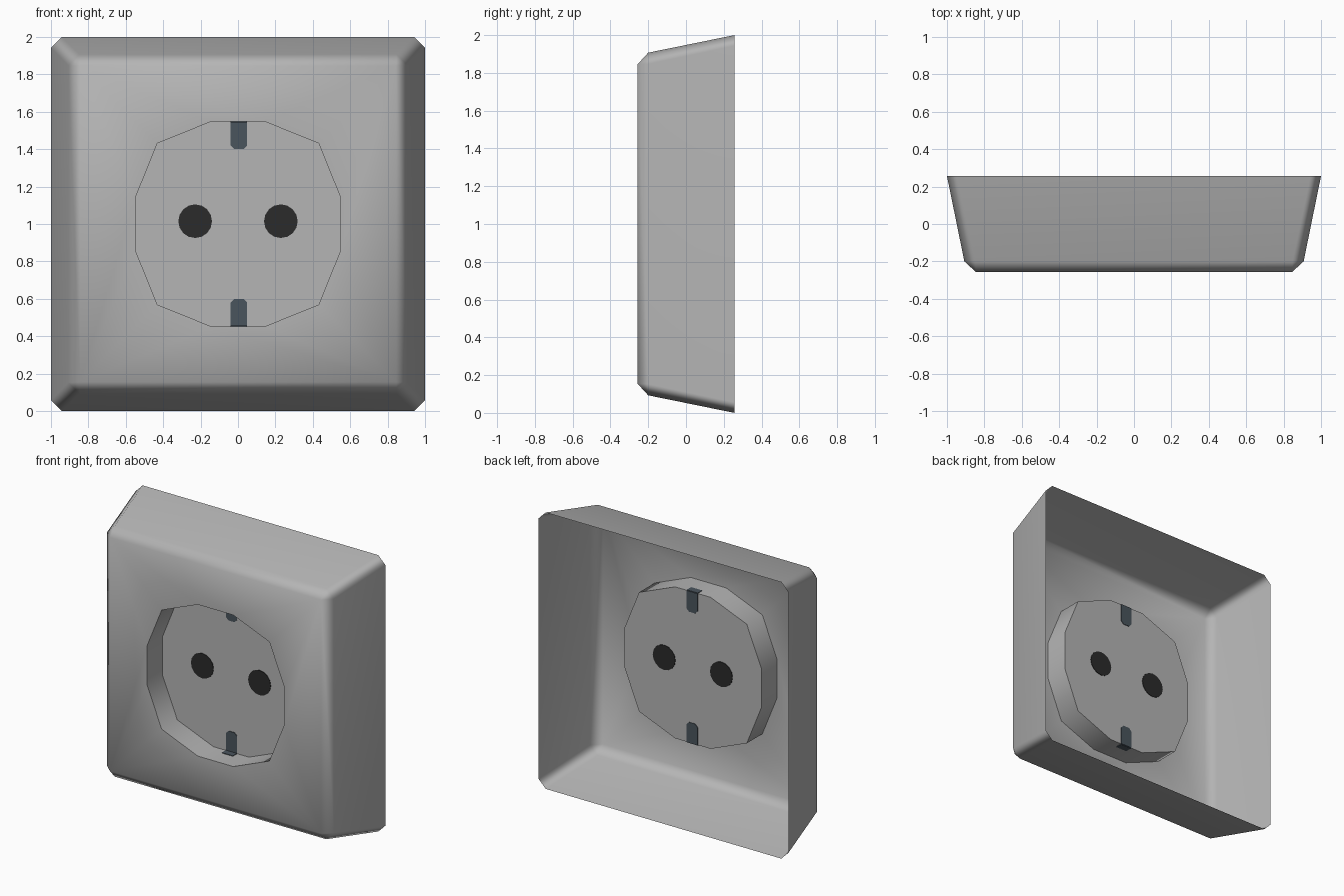
import bpy, bmesh
from math import cos, sin, pi, radians

if "Cube" in bpy.data.objects:
    bpy.data.objects.remove(bpy.data.objects["Cube"])

FRONT, EDGE, BACK, FLOOR = -0.257, -0.2, 0.257, -0.079
HALF = 0.845          # flat front half width
WELL = 0.548          # well half width


def material(name, rgb):
    m = bpy.data.materials.new(name)
    m.use_nodes = True
    m.diffuse_color = (*rgb, 1)
    m.node_tree.nodes["Principled BSDF"].inputs["Base Color"].default_value = (*rgb, 1)
    return m


grey = material("grey plastic", (0.46, 0.46, 0.46))
dark = material("dark hole", (0.024, 0.024, 0.024))
steel = material("blue grey metal", (0.068, 0.09, 0.11))


def finish(bm, name, mat):
    bmesh.ops.recalc_face_normals(bm, faces=bm.faces[:])
    mesh = bpy.data.meshes.new(name)
    bm.to_mesh(mesh)
    bm.free()
    mesh.materials.append(mat)
    ob = bpy.data.objects.new(name, mesh)
    bpy.context.collection.objects.link(ob)
    return ob


def ring(bm, points, y):
    return [bm.verts.new((x, y, z + 1)) for x, z in points]


def loft(bm, a, b):
    n = len(a)
    for i in range(n):
        j = (i + 1) % n
        bm.faces.new((a[i], a[j], b[j], b[i]))


def four_corners(points):
    """Repeat the points of one corner by quarter turns."""
    out = []
    for _ in range(4):
        out += points
        points = [(-z, x) for x, z in points]
    return out


def chamfered_square(half, cut):
    return four_corners([(half, half - cut), (half - cut, half)])


# Housing: open-backed tapered shell with a twelve-sided well
bm = bmesh.new()
back = ring(bm, chamfered_square(1.0, 0.057), BACK)
edge = ring(bm, chamfered_square(0.907, 0.06), EDGE)
front = ring(bm, four_corners([(HALF, HALF)]), FRONT)
outline = four_corners([(WELL, 0.142), (0.431, 0.431), (0.142, WELL)])
rim = ring(bm, outline, FRONT)
floor = ring(bm, outline, FLOOR)
loft(bm, back, edge)
loft(bm, rim, floor)
bm.faces.new(floor)
for q in range(4):
    n = (q + 1) % 4
    bm.faces.new((edge[2 * q], edge[2 * q + 1], front[q]))
    bm.faces.new((edge[2 * q + 1], edge[2 * n], front[n], front[q]))
    bm.faces.new([front[q], front[n]] + [rim[(3 * q + k) % 12] for k in (4, 3, 2, 1)])
housing = finish(bm, "socket_housing", grey)

# Smooth shading, with the side walls kept even
bpy.ops.object.select_all(action="DESELECT")
housing.select_set(True)
bpy.context.view_layer.objects.active = housing
bpy.ops.object.shade_smooth_by_angle(angle=radians(60))
walls = housing.vertex_groups.new(name="side walls")
walls.add([v.index for v in housing.data.vertices if abs(v.co.x) + abs(v.co.z - 1) > 1.7], 1, "REPLACE")
even = housing.modifiers.new("even walls", "WEIGHTED_NORMAL")
even.keep_sharp = True
even.vertex_group = walls.name


def plate(name, outline, mat, y=FLOOR, t=0.004):
    bm = bmesh.new()
    a, b = ring(bm, outline, y - t), ring(bm, outline, y + t)
    loft(bm, a, b)
    bm.faces.new(a)
    bm.faces.new(b)
    return finish(bm, name, mat)


# Pin holes, visible on both sides of the well floor
for side, s in (("left", 1), ("right", -1)):
    plate(side + "_pin_hole",
          [(s * 0.229 + 0.09 * cos(k * pi / 8), 0.015 + 0.09 * sin(k * pi / 8)) for k in range(16)],
          dark)

# Earth clips: a tongue on the well floor and a short strip up its wall
W, INNER, MID = 0.044, 0.4, 0.005
for place, s in (("upper", 1), ("lower", -1)):
    tongue = [(-W, WELL), (-W, INNER + 0.02), (-W + 0.02, INNER),
              (W - 0.02, INNER), (W, INNER + 0.02), (W, WELL)]
    plate(place + "_clip_tongue", [(x + MID, s * z) for x, z in tongue], steel)
    strip = [(-W, -0.004), (W, -0.004), (W, 0.004), (-W, 0.004)]
    plate(place + "_clip_strip", [(x + MID, s * (WELL + d)) for x, d in strip],
          steel, y=FLOOR - 0.025, t=0.025)
